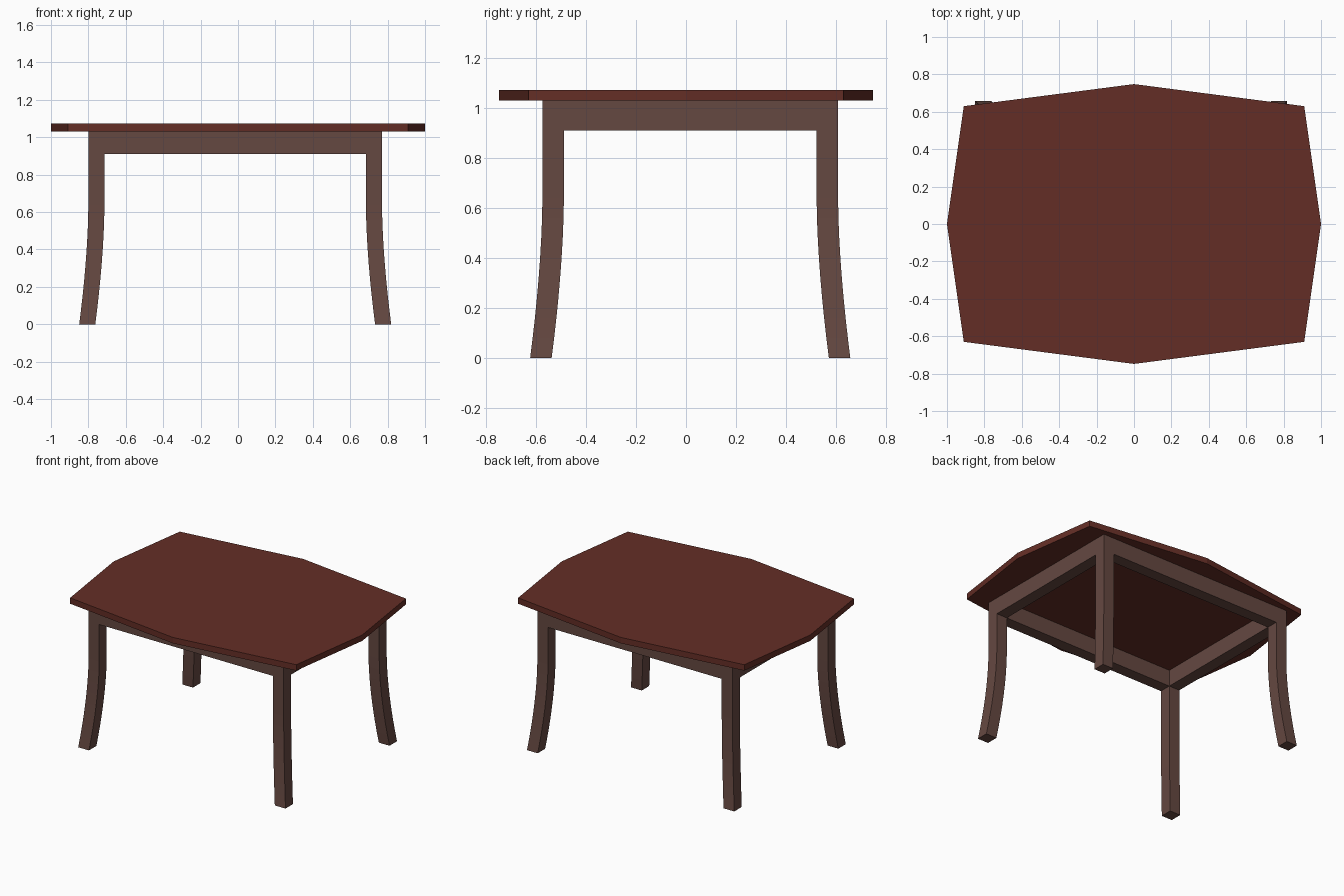
import bpy, bmesh

cube = bpy.data.objects.get("Cube")
if cube:
    bpy.data.objects.remove(cube, do_unlink=True)

TOP_Z, UNDER_Z, APRON_Z = 1.073, 1.03, 0.91
FRAME = (-0.015, 0.017, 0)            # centre of the leg frame
OUT_X, OUT_Y, WIDTH = 0.785, 0.592, 0.086
BEND_Z, FLARE = 0.64, 0.049           # legs splay outward below the bend


def material(name, rgb):
    mat = bpy.data.materials.new(name)
    mat.use_nodes = True
    mat.diffuse_color = (*rgb, 1)
    mat.node_tree.nodes["Principled BSDF"].inputs["Base Color"].default_value = (*rgb, 1)
    return mat


def loft(name, rings, mat, location=(0, 0, 0), mirror=(False, False)):
    """Skin a stack of rings, cap both ends, and mirror about the origin."""
    bm = bmesh.new()
    loops = [[bm.verts.new(p) for p in ring] for ring in rings]
    for low, high in zip(loops, loops[1:]):
        for i in range(len(low)):
            j = (i + 1) % len(low)
            bm.faces.new((low[i], low[j], high[j], high[i]))
    bm.faces.new(loops[0][::-1])
    bm.faces.new(loops[-1])
    bmesh.ops.recalc_face_normals(bm, faces=bm.faces)
    mesh = bpy.data.meshes.new(name)
    bm.to_mesh(mesh)
    bm.free()
    mesh.materials.append(mat)
    obj = bpy.data.objects.new(name, mesh)
    obj.location = location
    bpy.context.collection.objects.link(obj)
    if any(mirror):
        mod = obj.modifiers.new("Mirror", 'MIRROR')
        mod.use_axis = (*mirror, False)
        mod.use_mirror_merge = False
    return obj


def rect(x0, x1, y0, y1, z):
    return [(x0, y0, z), (x1, y0, z), (x1, y1, z), (x0, y1, z)]


red_wood = material("red_brown_wood", (0.127, 0.027, 0.019))
dark_wood = material("grey_brown_wood", (0.130, 0.065, 0.053))

# Eight-sided table top
outline = [(1, 0), (0.91, 0.63), (0, 0.748), (-0.91, 0.63),
           (-1, 0), (-0.91, -0.63), (0, -0.748), (0.91, -0.63)]
loft("table_top", [[(x, y, z) for x, y in outline] for z in (UNDER_Z, TOP_Z)], red_wood)

# Curved legs
rings = []
for z in [BEND_Z * i / 8 for i in range(9)] + [UNDER_Z]:
    d = FLARE * max(0, 1 - z / BEND_Z) ** 1.7
    rings.append(rect(OUT_X - WIDTH + d, OUT_X + d, OUT_Y - WIDTH + d, OUT_Y + d, z))
loft("legs", rings, dark_wood, FRAME, (True, True))

# Apron rails, flush with the legs
in_x, in_y = OUT_X - WIDTH, OUT_Y - WIDTH
loft("long_rails", [rect(-in_x, in_x, in_y, OUT_Y, z) for z in (APRON_Z, UNDER_Z)],
     dark_wood, FRAME, (False, True))
loft("short_rails", [rect(in_x, OUT_X, -in_y, in_y, z) for z in (APRON_Z, UNDER_Z)],
     dark_wood, FRAME, (True, False))
